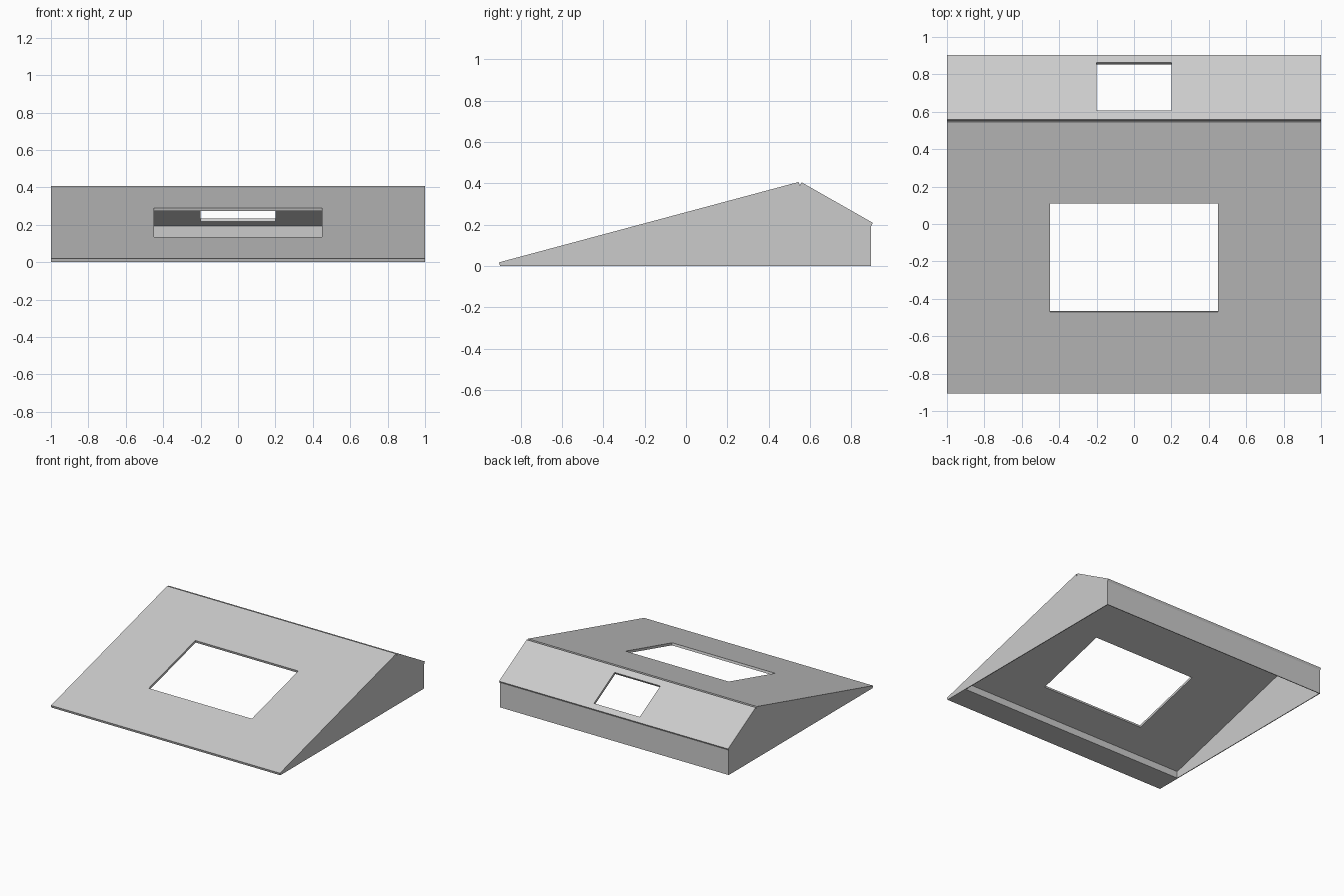
import bpy
import bmesh
from mathutils import Vector

cube = bpy.data.objects.get("Cube")
if cube:
    bpy.data.objects.remove(cube, do_unlink=True)

GREY = (0.6, 0.6, 0.6, 1.0)
grey = bpy.data.materials.new("plain grey")
grey.use_nodes = True
grey.diffuse_color = GREY
grey.node_tree.nodes["Principled BSDF"].inputs["Base Color"].default_value = GREY

WALL = 0.006      # wall thickness
PANEL = 0.019     # roof panel thickness
FRONT, RIDGE, EAVE = (-0.9, 0.0), (0.55, 0.389), (0.895, 0.193)


def finish(name, bm):
    bmesh.ops.recalc_face_normals(bm, faces=bm.faces)
    mesh = bpy.data.meshes.new(name)
    bm.to_mesh(mesh)
    bm.free()
    mesh.materials.append(grey)
    obj = bpy.data.objects.new(name, mesh)
    bpy.context.collection.objects.link(obj)


def extrude(bm, faces, offset):
    result = bmesh.ops.extrude_face_region(bm, geom=faces, use_keep_orig=True)
    verts = [v for v in result["geom"] if isinstance(v, bmesh.types.BMVert)]
    bmesh.ops.translate(bm, verts=verts, vec=offset)


def prism(name, profile, x0, x1):
    """Extrude a (y, z) outline along x."""
    bm = bmesh.new()
    face = bm.faces.new([bm.verts.new((x0, y, z)) for y, z in profile])
    extrude(bm, [face], Vector((x1 - x0, 0, 0)))
    finish(name, bm)


def roof_panel(name, start, end, half_hole, low, high):
    """Sloped slab with a rectangular opening cut square to its surface."""
    a, b = Vector((0, *start)), Vector((0, *end))
    bm = bmesh.new()

    def ring(half, t0, t1):
        corners = [(-half, t0), (half, t0), (half, t1), (-half, t1)]
        return [bm.verts.new(a.lerp(b, t) + Vector((x, 0, 0))) for x, t in corners]

    outer, inner = ring(1, 0, 1), ring(half_hole, low, high)
    faces = []
    for i in range(4):
        j = (i + 1) % 4
        faces.append(bm.faces.new((outer[i], outer[j], inner[j], inner[i])))
    normal = Vector((1, 0, 0)).cross(b - a).normalized()
    extrude(bm, faces, normal * PANEL)
    finish(name, bm)


# Roof panels with their openings
roof_panel("front_roof_panel", FRONT, RIDGE, 0.45, 0.30, 0.70)
roof_panel("rear_roof_panel", RIDGE, EAVE, 0.20, 0.135, 0.88)

# Side walls under the roof
side = [FRONT, (EAVE[0], 0), EAVE, RIDGE]
for name, s in (("left_wall", 1), ("right_wall", -1)):
    prism(name, side, s, s * (1 - WALL))

# Back wall and the solid wedge closing the front edge
y, z = EAVE
prism("back_wall", [(y - WALL, 0), (y, 0), (y, z), (y - WALL, z)], -1 + WALL, 1 - WALL)
slope = RIDGE[1] / (RIDGE[0] - FRONT[0])
prism("front_wedge", [FRONT, (-0.7, 0), (-0.7, 0.2 * slope)], -1 + WALL, 1 - WALL)
